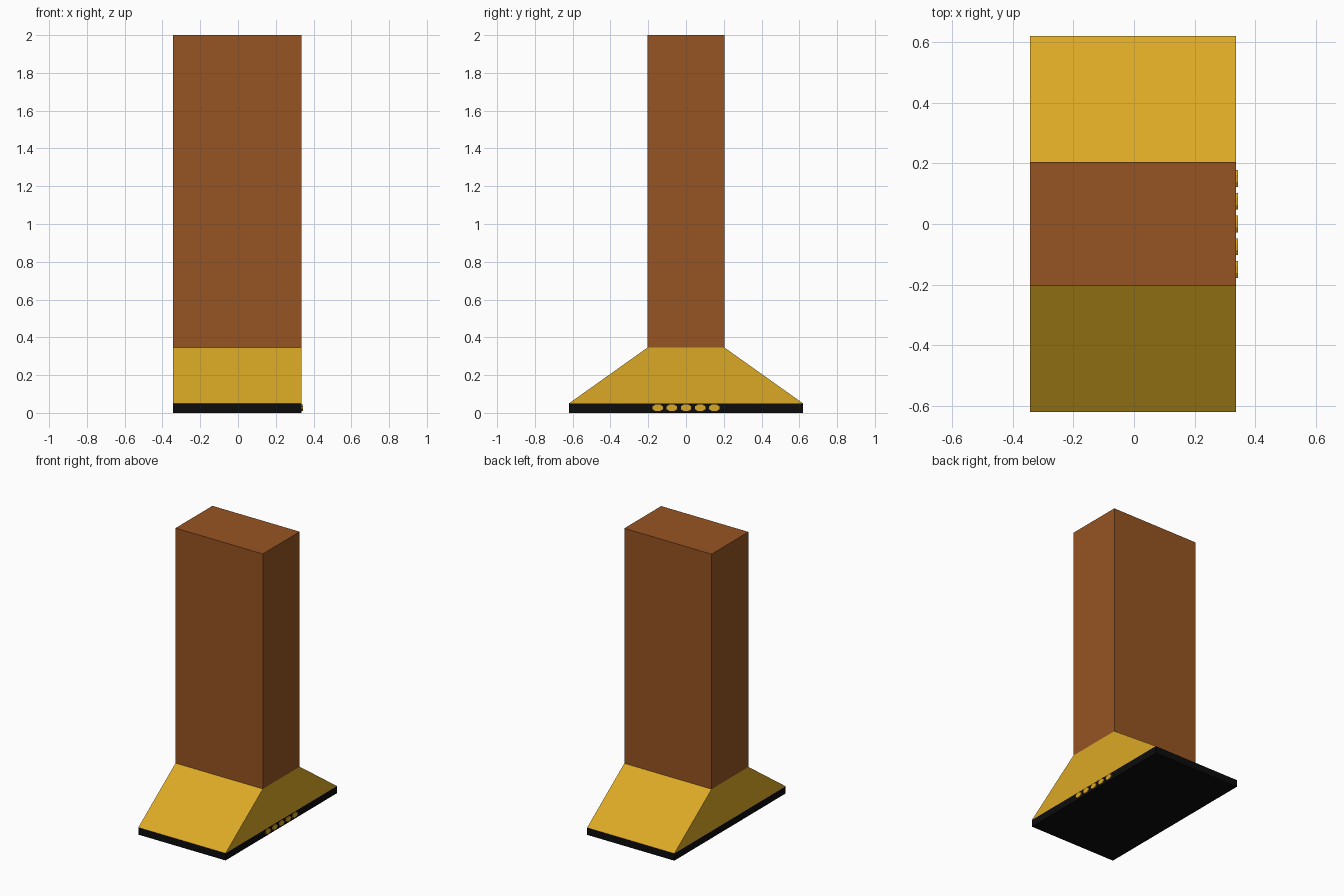
import bpy, math

if "Cube" in bpy.data.objects:
    bpy.data.objects.remove(bpy.data.objects["Cube"])


def material(name, rgb):
    def lin(c):
        c /= 255
        return c / 12.92 if c <= 0.04045 else ((c + 0.055) / 1.055) ** 2.4
    m = bpy.data.materials.new(name)
    m.diffuse_color = (*[lin(c) for c in rgb], 1)
    m.use_nodes = True
    m.node_tree.nodes["Principled BSDF"].inputs["Base Color"].default_value = m.diffuse_color
    return m


brown = material("brown", (150, 84, 34))
gold = material("gold", (219, 169, 37))
black = material("black", (12, 12, 12))


def prism(name, profile, x0, x1, mat):
    """Extrude a (y, z) outline along x."""
    n = len(profile)
    verts = [(x, y, z) for x in (x0, x1) for y, z in profile]
    faces = [tuple(reversed(range(n))), tuple(range(n, 2 * n))]
    faces += [(i, (i + 1) % n, n + (i + 1) % n, n + i) for i in range(n)]
    mesh = bpy.data.meshes.new(name)
    mesh.from_pydata(verts, [], faces)
    mesh.materials.append(mat)
    ob = bpy.data.objects.new(name, mesh)
    bpy.context.collection.objects.link(ob)
    return ob


LEFT, RIGHT = -0.343, 0.337

# Base plate, sloped foot and tall column share the same width
prism("base_plate", [(-0.62, 0), (0.62, 0), (0.62, 0.05), (-0.62, 0.05)], LEFT, RIGHT, black)
prism("sloped_foot", [(-0.62, 0.05), (0.62, 0.05), (0.205, 0.345), (-0.205, 0.345)], LEFT, RIGHT, gold)
prism("column", [(-0.205, 0.345), (0.205, 0.345), (0.205, 2), (-0.205, 2)], LEFT, RIGHT, brown)

# Row of five gold studs on the right edge of the base plate
for i in range(5):
    yc = (i - 2) * 0.075
    ring = [(yc + 0.03 * math.cos(a), 0.027 + 0.019 * math.sin(a))
            for a in (math.tau * (k + 0.5) / 8 for k in range(8))]
    prism(f"stud_{i + 1}", ring, RIGHT - 0.01, 0.343, gold)
